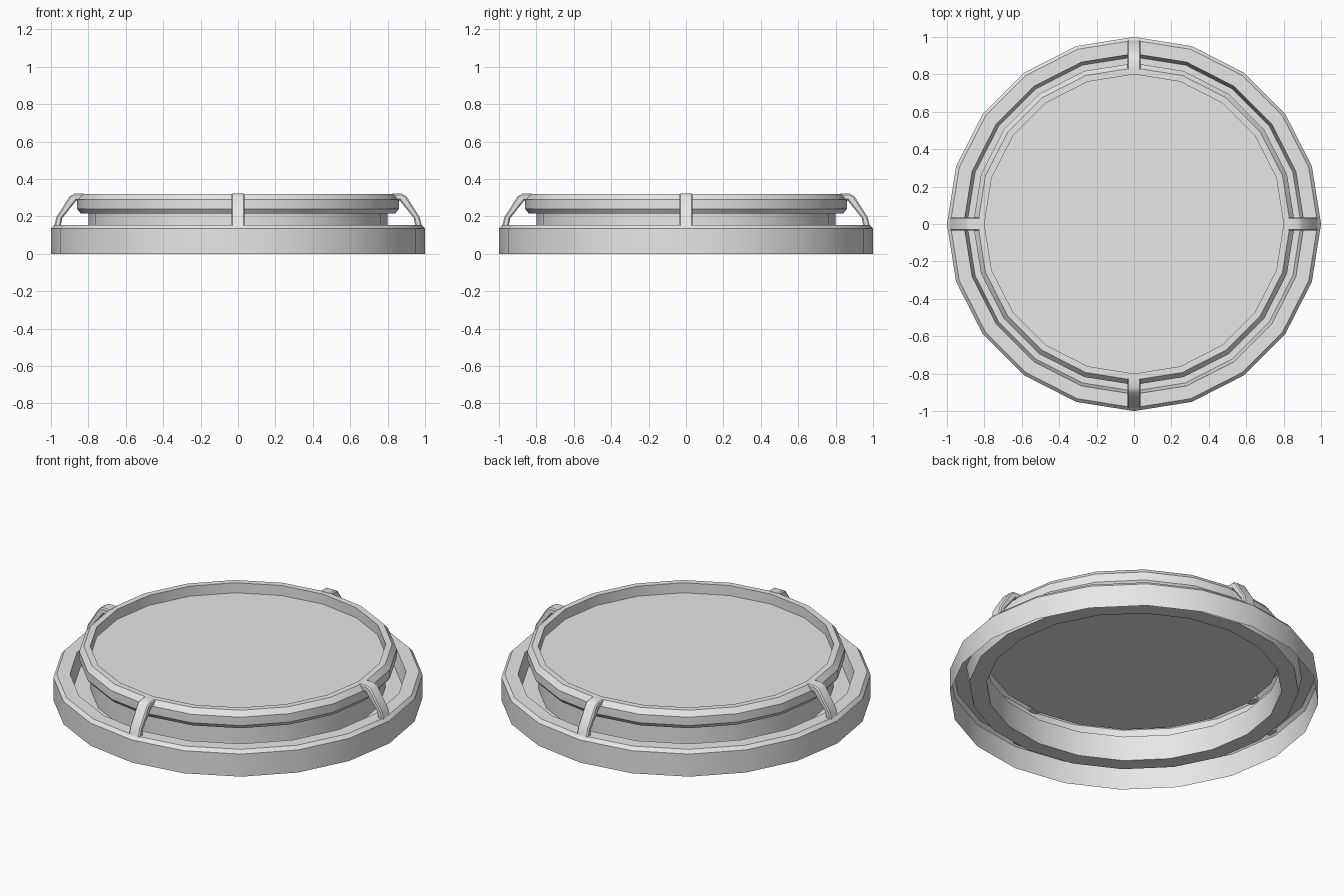
import bpy, bmesh, math
from mathutils import Matrix

SIDES = 20

cube = bpy.data.objects.get("Cube")
if cube:
    bpy.data.objects.remove(cube)

grey = bpy.data.materials.new("plain_grey")
grey.use_nodes = True
colour = (0.8, 0.8, 0.8, 1)
grey.diffuse_color = colour
grey.node_tree.nodes["Principled BSDF"].inputs["Base Color"].default_value = colour


def finish(name, bm):
    mesh = bpy.data.meshes.new(name)
    bm.to_mesh(mesh)
    bm.free()
    obj = bpy.data.objects.new(name, mesh)
    bpy.context.collection.objects.link(obj)
    mesh.materials.append(grey)
    bpy.ops.object.select_all(action="DESELECT")
    obj.select_set(True)
    bpy.context.view_layer.objects.active = obj
    bpy.ops.object.shade_smooth_by_angle(angle=math.radians(30))
    return obj


def revolve(name, profile, capped=False):
    """Turn a (radius, height) profile, running outside to inside, about z."""
    bm = bmesh.new()
    rings = []
    for r, z in profile:
        angles = [math.tau * i / SIDES for i in range(SIDES)]
        rings.append([bm.verts.new((r * math.cos(a), r * math.sin(a), z)) for a in angles])
    for low, high in zip(rings, rings[1:]):
        for i in range(SIDES):
            j = (i + 1) % SIDES
            bm.faces.new((low[i], low[j], high[j], high[i]))
    if capped:
        bm.faces.new(rings[-1])
    return finish(name, bm)


# Open-bottomed outer ring with the channel floor inside it
revolve("base_ring", [(1, 0), (1, 0.135), (0.982, 0.155), (0.91, 0.155),
                      (0.893, 0.066), (0.8, 0.066)])

# Neck, overhanging rim and recessed lid
revolve("neck_and_lid", [(0.8, 0.066), (0.8, 0.215), (0.84, 0.215), (0.86, 0.24),
                         (0.86, 0.29), (0.835, 0.32), (0.8, 0.32), (0.8, 0.26)], capped=True)

# Bent straps joining the rim to the ring, one on each side
outline = [(0.985, 0.14), (0.972, 0.195), (0.9, 0.308), (0.875, 0.322), (0.825, 0.322),
           (0.825, 0.285), (0.865, 0.285), (0.94, 0.19), (0.95, 0.14)]
for turn, side in enumerate(("left", "back", "right", "front")):
    bm = bmesh.new()
    face = bm.faces.new([bm.verts.new((x, -0.036, z)) for x, z in outline])
    extruded = bmesh.ops.extrude_face_region(bm, geom=[face])["geom"]
    bmesh.ops.translate(bm, vec=(0, 0.072, 0),
                        verts=[v for v in extruded if isinstance(v, bmesh.types.BMVert)])
    bmesh.ops.recalc_face_normals(bm, faces=bm.faces)
    long_edges = [e for e in bm.edges if abs(e.verts[0].co.y - e.verts[1].co.y) < 0.01]
    bmesh.ops.bevel(bm, geom=long_edges, offset=0.007, segments=1, affect="EDGES")
    bmesh.ops.transform(bm, matrix=Matrix.Rotation(turn * math.pi / 2, 4, "Z"), verts=bm.verts)
    finish(side + "_strap", bm)
